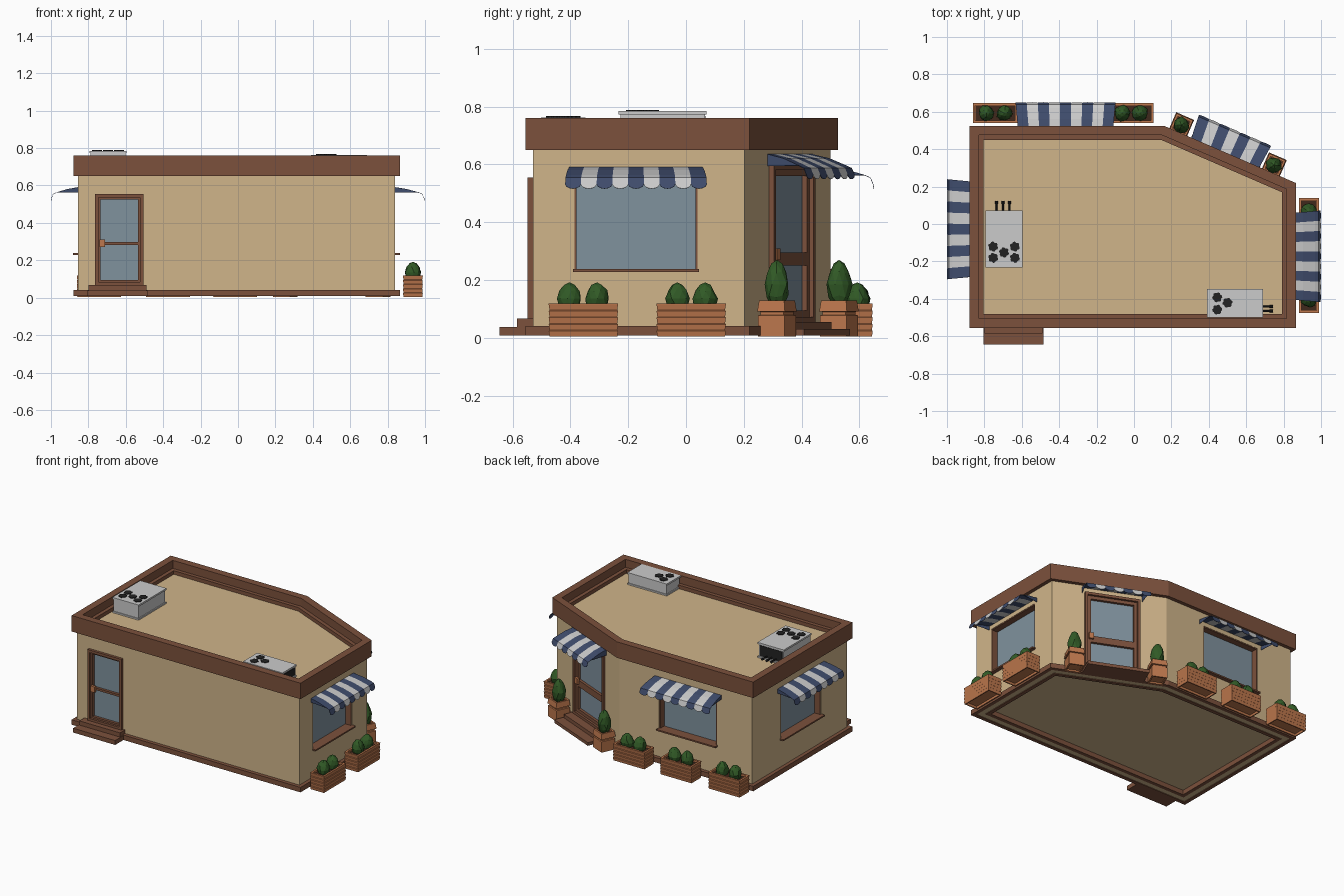
import bpy, bmesh, random
from math import sin, cos, pi, radians
from mathutils import Matrix, Vector

if "Cube" in bpy.data.objects:
    bpy.data.objects.remove(bpy.data.objects["Cube"])

random.seed(4)


def mat(name, hexcol):
    m = bpy.data.materials.new(name)
    ch = [int(hexcol[i:i + 2], 16) / 255 for i in (0, 2, 4)]
    m.diffuse_color = [c / 12.92 if c < .04 else ((c + .055) / 1.055) ** 2.4 for c in ch] + [1]
    m.use_nodes = True
    m.node_tree.nodes["Principled BSDF"].inputs["Base Color"].default_value = m.diffuse_color
    return m


WALL, BROWN, CLAY = mat("plaster", "d0b58a"), mat("brown", "7c513c"), mat("clay", "bd774d")
GREEN, GLASS, BLUE = mat("leaf", "315a26"), mat("glass", "80929e"), mat("blue", "3f4c6c")
WHITE, GREY, BLACK, SOIL = mat("white", "cfcfcf"), mat("metal", "c4c4c4"), mat("black", "222222"), mat("soil", "40281c")


def make(name, verts, faces, mats, M=Matrix(), idx=None):
    me = bpy.data.meshes.new(name)
    me.from_pydata([M @ Vector(v) for v in verts], [], faces)
    for m in mats:
        me.materials.append(m)
    if idx:
        me.polygons.foreach_set("material_index", idx)
    bm = bmesh.new()
    bm.from_mesh(me)
    bmesh.ops.remove_doubles(bm, verts=bm.verts, dist=1e-5)
    bmesh.ops.recalc_face_normals(bm, faces=bm.faces)
    bm.to_mesh(me)
    bm.free()
    ob = bpy.data.objects.new(name, me)
    bpy.context.collection.objects.link(ob)
    return ob


def boxes(name, m, items, M=Matrix()):
    """One object from boxes given as x0, x1, y0, y1, z0, z1."""
    vs, fs = [], []
    for b in items:
        k = len(vs)
        vs += [(x, y, z) for x in b[0:2] for y in b[2:4] for z in b[4:6]]
        fs += [[k + i for i in f] for f in
               ((0, 1, 3, 2), (4, 6, 7, 5), (0, 4, 5, 1), (2, 3, 7, 6), (0, 2, 6, 4), (1, 5, 7, 3))]
    return make(name, vs, fs, [m], M)


def loft(name, rings, m, M=Matrix()):
    """Stack of equal-length point rings, capped at both ends."""
    n = len(rings[0])
    fs = [[r * n + i, r * n + (i + 1) % n, (r + 1) * n + (i + 1) % n, (r + 1) * n + i]
          for r in range(len(rings) - 1) for i in range(n)]
    fs += [list(range(n)), list(range((len(rings) - 1) * n, len(rings) * n))]
    return make(name, [p for r in rings for p in r], fs, [m], M)


# Building outline, with one cut corner
PLAN = [Vector(p) for p in ((-.855, -.53), (.84, -.53), (.84, .203), (.155, .5), (-.855, .5))]


def outline(d, z):
    out = []
    for i, p in enumerate(PLAN):
        a, b = (p - PLAN[i - 1]).normalized(), (PLAN[(i + 1) % 5] - p).normalized()
        n1, n2 = Vector((a.y, -a.x)), Vector((b.y, -b.x))
        q = p + (n1 + n2) * d / (1 + n1.dot(n2))
        out.append((q.x, q.y, z))
    return out


def ring(name, d0, d1, z0, z1, m):
    vs = outline(d0, z0) + outline(d0, z1) + outline(d1, z1) + outline(d1, z0)
    fs = [[r * 5 + i, r * 5 + (i + 1) % 5, (r + 1) % 4 * 5 + (i + 1) % 5, (r + 1) % 4 * 5 + i]
          for r in range(4) for i in range(5)]
    return make(name, vs, fs, [m])


walls = loft("walls", [outline(0, .04), outline(0, .68)], WALL)
ring("plinth", .025, 0, .008, .042, BROWN)
ring("wall_foot", 0, -.04, .012, .045, WALL)
ring("floor_skirting", -.04, -.065, .008, .045, BROWN)
ring("parapet", .025, -.025, .65, .76, BROWN)
ring("parapet_step", -.025, -.05, .66, .705, BROWN)


# Facade frames: local x runs along the wall, local -y points outward
def facade(x, y, deg):
    return Matrix.Translation((x, y, 0)) @ Matrix.Rotation(radians(deg), 4, 'Z')


FRONT, RIGHT, BACK, LEFT = facade(0, -.53, 0), facade(.84, 0, 90), facade(0, .5, 180), facade(-.855, 0, -90)
CORNER = facade(.4975, .3515, 156.6)


def opening(M, x0, x1, z0, z1, depth):
    c = boxes("opening_cutter", WALL, [(x0, x1, -.05, depth, z0, z1)], M)
    c.hide_render = True
    c.hide_viewport = True
    c.display_type = 'WIRE'
    mod = walls.modifiers.new("opening", 'BOOLEAN')
    mod.object, mod.operation, mod.solver = c, 'DIFFERENCE', 'EXACT'


def frame(x0, x1, z0, z1, t, y0, y1):
    return [(x0, x0 + t, y0, y1, z0, z1), (x1 - t, x1, y0, y1, z0, z1),
            (x0 + t, x1 - t, y0, y1, z1 - t, z1), (x0 + t, x1 - t, y0, y1, z0, z0 + t)]


def window(name, M, cx, w):
    x0, x1, z0, z1 = cx - w / 2, cx + w / 2, .23, .56
    opening(M, x0, x1, z0, z1, .055)
    boxes(name + "_glass", GLASS, [(x0, x1, .045, .055, z0, z1)], M)
    boxes(name + "_frame", BROWN, frame(x0, x1, z0, z1, .007, .002, .055), M)
    boxes(name + "_sill", BROWN, [(x0 - .005, x1 + .005, -.026, .003, z0 - .002, z0 + .008)], M)


def door(name, M, cx, w, z0, z1, t, rail):
    x0, x1 = cx - w / 2, cx + w / 2
    opening(M, x0, x1, z0, z1, .035)
    boxes(name + "_glass", GLASS, [(x0, x1, .015, .03, z0, z1)], M)
    boxes(name + "_frame", BROWN, frame(x0, x1, z0, z1, .018, -.018, .035), M)
    boxes(name + "_leaf", BROWN, frame(x0 + .018, x1 - .018, z0 + .018, z1 - .018, t, -.003, .02)
          + [(x0 + .03, x1 - .03, -.003, .02, *rail)], M)
    boxes(name + "_handle", CLAY, [(x0 + .025, x0 + .055, -.018, 0, .27, .31)], M)


def awning(name, M, cx, w, n, depth, dz=0, drop=.028):
    vs, fs, idx = [], [], []
    prof = [(0, .59), (.4, .59 - drop * .36), (.8, .59 - drop), (.92, .582 - drop)]

    def quad(pts, k):
        fs.append(list(range(len(vs), len(vs) + len(pts))))
        vs.extend(pts)
        idx.append(k % 2)

    def pt(t, j):
        f, z = prof[j]
        return (cx + (t - .5) * (w - .03 * (1 - f)), -f * depth, z + dz)
    for k in range(n):
        a, b = k / n, (k + 1) / n
        for j in range(3):
            quad([pt(a, j), pt(b, j), pt(b, j + 1), pt(a, j + 1)], k)
        # scalloped valance, leaning out
        lip = [(cx + (a + (b - a) * (.5 - .5 * cos(pi * i / 6)) - .5) * w, -depth * (.98 + .02 * sin(pi * i / 6)),
                prof[3][1] + dz - .022 - .016 * sin(pi * i / 6)) for i in range(7)]
        quad([pt(b, 3), pt(a, 3)] + lip, k)
    for t in (0, 1):
        quad([pt(t, 0), pt(t, 1), pt(t, 2), (pt(t, 0)[0], 0, pt(t, 2)[2])], 0)
    ob = make(name, vs, fs, [BLUE, WHITE], M, idx)
    s = ob.modifiers.new("thickness", 'SOLIDIFY')
    s.thickness, s.offset = .002, 0


for nm, M, cx, w, ww, dep in (("right", RIGHT, -.173, .49, .425, .158),
                              ("back", BACK, .366, .535, .44, .15), ("left", LEFT, .028, .535, .44, .145)):
    window(nm + "_window", M, cx, ww)
    awning(nm + "_awning", M, cx, w, 9, dep)
door("front_door", FRONT, -.635, .26, .065, .555, .012, (.283, .298))
door("corner_door", CORNER, .02, .36, .055, .6, .022, (.25, .295))
awning("corner_awning", CORNER, .02, .42, 7, .155, .045, .04)
boxes("front_steps", BROWN, [(-.805, -.485, -.115, 0, .008, .038), (-.8, -.49, -.055, 0, .038, .067)], FRONT)
boxes("corner_steps", BROWN, [(-.18, .22, -.14, 0, .008, .03), (-.17, .21, -.075, 0, .03, .055)], CORNER)


def bush(name, M, r, z0, z1):
    """Faceted, irregular shrub."""
    bm = bmesh.new()
    bmesh.ops.create_icosphere(bm, subdivisions=2, radius=1)
    h = (z1 - z0) / 2
    for v in bm.verts:
        k = random.uniform(.88, 1.08) * (1 - .2 * max(v.co.z, 0))
        v.co = Vector((v.co.x * r * k, v.co.y * r * k, z0 + h + v.co.z * h))
    bm.transform(M @ Matrix.Rotation(random.uniform(0, 6), 4, 'Z'))
    me = bpy.data.meshes.new(name)
    bm.to_mesh(me)
    bm.free()
    me.materials.append(GREEN)
    bpy.context.collection.objects.link(bpy.data.objects.new(name, me))


def rect(hx, hy, z):
    return [(-hx, -hy, z), (hx, -hy, z), (hx, hy, z), (-hx, hy, z)]


def trough(name, M):
    """Long planter of lapped boards with a recessed base and two shrubs."""
    rings = [rect(.11, .043, .02), rect(.11, .043, .004)]
    for i in range(5):
        rings += [rect(.117, .05, .004 + i * .023), rect(.12, .053, .024 + i * .023)]
    rings += [rect(.12, .053, .119), rect(.107, .04, .119), rect(.107, .04, .1)]
    loft(name, rings, CLAY, M)
    boxes(name + "_soil", SOIL, [(-.106, .106, -.039, .039, .095, .106)], M)
    for s in (-1, 1):
        bush(name + "_shrub", M @ Matrix.Translation((s * .048, 0, 0)), .043, .08, .192)


def at(M, x, y):
    return M @ Matrix.Translation((x, y, 0))


for y in (-.355, .018):
    trough("right_planter", at(RIGHT, y, -.095))
for x in (-.742, -.375, -.015):
    trough("back_planter", at(BACK, -x, -.093))
for s in (-1, 1):
    M = at(CORNER, .025 + s * .27, -.066)
    loft("door_planter", [rect(.04, .04, .015), rect(.04, .04, .004), rect(.05, .05, .004), rect(.05, .05, .078),
                          rect(.043, .043, .08), rect(.043, .043, .09),
                          rect(.052, .052, .092), rect(.047, .047, .13), rect(.036, .036, .13),
                          rect(.036, .036, .115)], CLAY, M)
    boxes("door_planter_soil", SOIL, [(-.035, .035, -.035, .035, .11, .12)], M)
    bush("door_shrub", M, .044, .1, .27)


# Rooftop cooling units: local x is the long side, pipes leave at +x
def cooler(name, M, hx, hy, top, fans, pipes):
    boxes(name, GREY, [(-hx + .006, hx - .006, -hy + .006, hy - .006, .675, top - .01),
                       (-hx, hx, -hy, hy, top - .012, top), (-hx, hx, -hy, hy, .675, .69)], M)
    boxes(name + "_grille", BLACK, [(hx - .01, hx - .003, -hy + .015, hy - .015, .695, top - .018)], M)
    for x, y in fans:
        loft(name + "_fan", [[(x + r * cos(i * pi / 9), y + r * sin(i * pi / 9), z)
                              for i, r in enumerate([.027, .027, .022] * 6)]
                             for z in (top - .002, top + .004)], BLACK, M)
    for y in pipes:
        loft(name + "_pipe", [[(x, y + r * cos(i * pi / 4), .705 + r * sin(i * pi / 4)) for i in range(8)]
                              for x, r in ((hx - .01, .005), (hx + .035, .005), (hx + .035, .008), (hx + .052, .008))],
             BLACK, M)


cooler("large_cooler", facade(-.695, -.081, 90), .152, .1, .785,
       [(x, y) for x in (-.1, -.04) for y in (-.058, .058)] + [(-.071, 0)], (-.03, .005, .04))
cooler("small_cooler", facade(.54, -.424, 0), .15, .077, .763,
       [(-.095, .032), (-.04, .003), (-.095, -.034)], (-.018, -.042))
